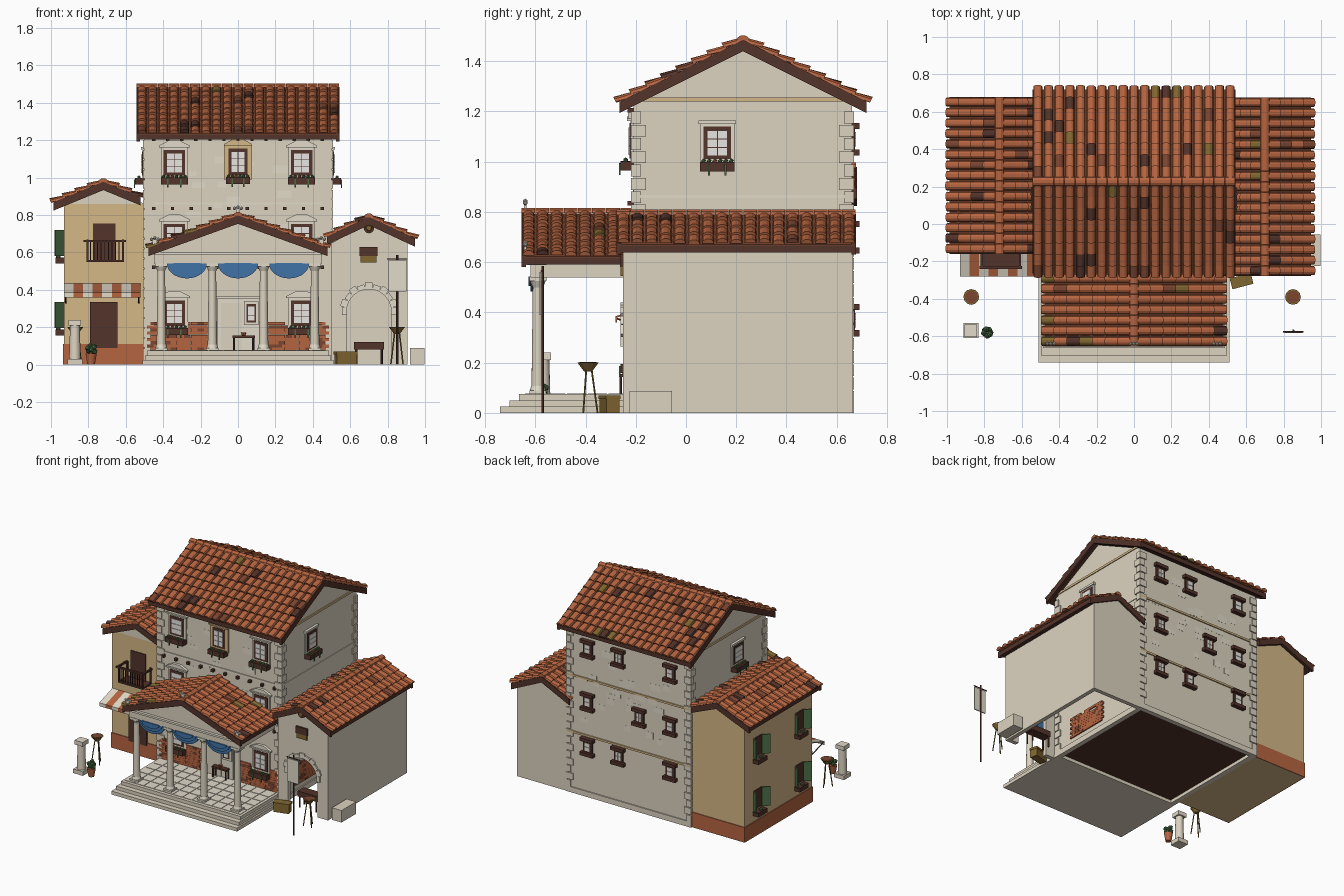
import bpy, bmesh, math, random
from mathutils import Matrix, Vector

random.seed(4)
cube = bpy.data.objects.get("Cube")
if cube:
    bpy.data.objects.remove(cube)

COLOURS = {"stone": (.72, .655, .53), "light": (.76, .705, .59), "ochre": (.66, .475, .24),
           "terracotta": (.47, .13, .052), "rust": (.2, .06, .03), "brown": (.085, .033, .023),
           "olive": (.22, .135, .03), "blue": (.05, .17, .39), "green": (.07, .16, .06),
           "white": (.87, .86, .82)}
MATS = {}
for key, rgb in COLOURS.items():
    mat = bpy.data.materials.new(key)
    mat.use_nodes = True
    mat.diffuse_color = (*rgb, 1)
    node = next(n for n in mat.node_tree.nodes if n.type == 'BSDF_PRINCIPLED')
    node.inputs["Base Color"].default_value = (*rgb, 1)
    node.inputs["Roughness"].default_value = .8
    MATS[key] = mat

PLACE = {"x": lambda p, t: (t, p[0], p[1]), "y": lambda p, t: (p[0], t, p[1]),
         "z": lambda p, t: (p[0], p[1], t)}


def shift(x, y, z, turn=0, axis="Z"):
    return Matrix.Translation((x, y, z)) @ Matrix.Rotation(math.radians(turn), 4, axis)


class Part:
    """Collects simple solids into one object; m places whatever is added next."""
    def __init__(self, name):
        self.name, self.bm, self.mats, self.m = name, bmesh.new(), [], Matrix()

    def index(self, mat):
        if mat not in self.mats:
            self.mats.append(mat)
        return self.mats.index(mat)

    def loft(self, low, high, mat):
        a = [self.bm.verts.new(self.m @ Vector(p)) for p in low]
        b = [self.bm.verts.new(self.m @ Vector(p)) for p in high]
        n = len(a)
        faces = [a[::-1], b] + [(a[i], a[(i + 1) % n], b[(i + 1) % n], b[i]) for i in range(n)]
        for f in faces:
            self.bm.faces.new(f).material_index = self.index(mat)

    def prism(self, pts, axis, t0, t1, mat):
        self.loft([PLACE[axis](p, t0) for p in pts], [PLACE[axis](p, t1) for p in pts], mat)

    def box(self, x0, x1, y0, y1, z0, z1, mat):
        self.prism([(x0, y0), (x1, y0), (x1, y1), (x0, y1)], "z", z0, z1, mat)

    def cone(self, x, y, z0, z1, r0, r1, mat, n=12):
        ring = [(math.cos(2 * math.pi * i / n), math.sin(2 * math.pi * i / n)) for i in range(n)]
        self.loft([(x + r0 * c, y + r0 * s, z0) for c, s in ring],
                  [(x + r1 * c, y + r1 * s, z1) for c, s in ring], mat)

    def rod(self, p, q, r, mat):
        d = Vector(q) - Vector(p)
        keep = self.m
        self.m = keep @ Matrix.Translation(p) @ d.to_track_quat("Z", "Y").to_matrix().to_4x4()
        self.cone(0, 0, 0, d.length, r, r, mat, 6)
        self.m = keep

    def blob(self, x, y, z, r, mat):
        out = bmesh.ops.create_icosphere(self.bm, subdivisions=1, radius=r,
                                         matrix=self.m @ Matrix.Translation((x, y, z)))
        for f in {f for v in out["verts"] for f in v.link_faces}:
            f.material_index = self.index(mat)

    def done(self, smooth=False):
        bmesh.ops.recalc_face_normals(self.bm, faces=self.bm.faces)
        mesh = bpy.data.meshes.new(self.name)
        self.bm.to_mesh(mesh)
        self.bm.free()
        for key in self.mats:
            mesh.materials.append(MATS[key])
        obj = bpy.data.objects.new(self.name, mesh)
        bpy.context.collection.objects.link(obj)
        if smooth:
            bpy.ops.object.select_all(action="DESELECT")
            obj.select_set(True)
            bpy.context.view_layer.objects.active = obj
            bpy.ops.object.shade_smooth_by_angle(angle=math.radians(40))


def roof(name, place, length, near, far, slope, pitch=.056):
    """Gabled barrel-tile roof: ridge along local x, near/far are the -y/+y spans."""
    p = Part(name)
    p.m = place
    h = length / 2

    def chevron(top, thick):
        return [(-near, top - near * slope), (0, top), (far, top - far * slope),
                (far, top - thick - far * slope), (0, top - thick), (-near, top - thick - near * slope)]
    p.prism(chevron(0, .028), "x", -h, h, "brown")
    p.prism(chevron(.004, .004), "x", -h + .01, h - .01, "rust")
    for s in (-1, 1):
        p.prism(chevron(.008, .045), "x", s * h, s * (h - .018), "brown")
    arc = [(math.cos(math.pi * k / 5), math.sin(math.pi * k / 5)) for k in range(6)]
    cols = round(length / pitch)
    pitch = length / cols
    for s, span in ((-1, near), (1, far)):
        unit = math.hypot(1, slope)
        down, normal = Vector((0, s, -slope)) / unit, Vector((0, s * slope, 1)) / unit
        courses = round(span * unit / .07)
        step = span * unit / courses
        for i in range(cols):
            for j in range(courses):
                start = down * j * step + Vector((-h + (i + .5) * pitch, 0, 0))
                run = down * (step + .01) + normal * (.012 + random.uniform(-.003, .004))
                p.m = place @ Matrix.Translation(start) @ Matrix((Vector((1, 0, 0)), run, normal)).transposed().to_4x4()
                tint = random.choices(["terracotta", "rust", "brown", "olive"], [92, 2, 4, 2])[0]
                p.prism([(c * pitch * .43, z * pitch * .36) for c, z in arc], "y", 0, 1, tint)
    p.m = place
    for i in range(cols):
        x = -h + i * pitch
        p.prism([(c * .026, .005 + z * .022) for c, z in arc], "x", x, x + pitch * .96, "terracotta")
    p.done()


roof("main_roof", shift(0, .227, 1.477), 1.085, .492, .492, .5)
roof("left_wing_roof", shift(-.72, .26, .97, 90), .84, .2, .267, .41)
roof("right_wing_roof", shift(.7, .2, .783, 90), .955, .246, .225, .47)
roof("portico_roof", shift(0, -.43, .79, 90), .45, .478, .478, .36)

# Main block with recessed floor, plinth, bands and gables
p = Part("main_house")
p.prism([(-.21, .03), (.66, .03), (.66, 1.225), (.227, 1.442), (-.21, 1.225)], "x", -.5, .5, "stone")
p.box(-.47, .47, -.18, .63, .022, .031, "brown")
for y in (-.218, .632):
    p.box(-.508, .508, y, y + .036, 0, .04, "stone")
for s in (-1, 1):
    p.box(s * .472, s * .508, -.182, .632, 0, .04, "stone")
    p.box(s * .5, s * .506, -.2, .65, 1.24, 1.256, "ochre")
p.box(-.505, .505, -.216, .66, .855, .867, "light")
for z in (.44, .855):
    p.box(-.5, .5, .66, .668, z, z + .014, "ochre")
for z, n in ((1.205, 13), (.835, 10), (.52, 9)):
    for i in range(n):
        x = -.45 + .9 * i / (n - 1)
        p.box(x - .009, x + .009, -.232, -.2, z - .009, z + .009, "brown")
p.done()

# Alternating corner stones and weathered wall blocks
p = Part("corner_stones")
for sx in (-1, 1):
    for y, sy in ((-.21, 1), (.66, -1)):
        for k in range(22):
            a, b = (.05, .03) if k % 2 else (.03, .05)
            z = .04 + k * .053
            p.box(sx * .508, sx * (.5 - a), y - sy * .008, y + sy * b, z, z + .047, "stone")
for y in (-.211, .66):
    for k in range(26):
        x, z, w = random.uniform(-.4, .34), random.uniform(.5, 1.12), random.uniform(.04, .09)
        p.box(x, x + w, y, y + .001, z, z + random.uniform(.02, .05), "light")
p.done()


def panes(p, a, b, rows, y):
    """Two columns of white panes filling a frame of half-size a by b."""
    high = 2 * b / rows
    for x in (-a, .04 * a):
        for j in range(rows):
            z = -b + j * high
            p.box(x, x + a * .96, y, 0, z, z + high * .92, "white")


def window(p, w, h, trim="light", edge=.014, crown=True, planter=True):
    """Window centred on the local origin and facing local -y."""
    a, b = w / 2, h / 2
    p.box(-a - edge, a + edge, -.01, 0, -b - edge, b + edge, trim)
    p.box(-a, a, -.014, 0, -b, b, "brown")
    panes(p, a * .7, b * .78, 3, -.018)
    if crown:
        p.box(-a - .025, a + .025, -.025, 0, b + .014, b + .024, trim)
        p.prism([(-a - .025, b + .024), (a + .025, b + .024), (.03, b + .05), (-.03, b + .05)],
                "y", -.02, 0, trim)
    if planter:
        p.box(-a - .014, a + .014, -.05, 0, -b - .048, -b - .012, "brown")
        for i in range(6):
            p.blob(-a + w * i / 5, -.03, -b - .008, .01, "terracotta" if i == 2 else "green")
        for x in (-a * .6, a * .6):
            p.box(x - .004, x + .004, -.056, -.05, -b - .065, -b - .02, "green")


p = Part("front_windows")
for z in (.275, .685, 1.08):
    for x in (-.34, .34):
        p.m = shift(x, -.21, z)
        window(p, .115, .135)
p.m = shift(0, -.21, 1.085)
window(p, .1, .14, "ochre", .024)
p.m = shift(.07, -.222, .275)
window(p, .05, .1, crown=False, planter=False)
p.done()

p = Part("side_windows")
for s in (-1, 1):
    p.m = shift(s * .5, .125, 1.075, s * 90)
    window(p, .11, .13, crown=False)
    p.box(-.075, .075, -.018, 0, .075, .09, "light")
p.done()

p = Part("back_windows")
for z, mid in ((.37, .08), (.7, -.09), (1.09, .08)):
    for x in (.33, mid, -.34):
        p.m = shift(x, .66, z, 180)
        p.box(-.036, .036, -.012, 0, -.05, .05, "brown")
        panes(p, .02, .03, 2, -.016)
        for zz in (-.065, .04):
            p.box(-.052, .052, -.03, 0, zz, zz + .024, "brown")
p.done()

# Left wing: painted block, shuttered windows, balcony and awning
p = Part("left_wing")
p.prism([(-.93, 0), (-.5, 0), (-.5, .855), (-.72, .942), (-.93, .855)], "y", -.13, .65, "ochre")
p.prism([(-.93, .86), (-.5, .86), (-.72, .948)], "y", -.136, -.13, "stone")
p.box(-.936, -.5, -.136, -.13, 0, .11, "terracotta")
p.box(-.936, -.5, .65, .656, 0, .11, "terracotta")
p.box(-.936, -.93, -.13, .65, 0, .11, "terracotta")
p.box(-.79, -.645, -.142, -.13, .09, .335, "brown")
p.box(-.775, -.655, -.138, -.13, .56, .755, "brown")
for y in (.02, .5):
    for z in (.265, .65):
        p.m = shift(-.93, y, z, -90)
        p.box(-.045, .045, -.008, 0, -.065, .07, "brown")
        p.box(-.05, .05, -.045, 0, -.11, -.078, "brown")
        p.blob(0, -.03, -.072, .014, "green")
        for s in (-1, 1):
            p.m = shift(-.93, y + s * .045, z, -90 + s * 50)
            p.box(0, -s * .06, -.008, 0, -.07, .07, "green")
p.done()

p = Part("balcony")
p.box(-.81, -.61, -.235, -.13, .548, .56, "brown")
for y in (-.235, -.14):
    for x in (-.81, -.62):
        p.box(x, x + .01, y, y + .01, .56, .67, "brown")
for k in range(11):
    p.box(-.81 + k * .019, -.805 + k * .019, -.234, -.229, .56, .66, "brown")
p.box(-.825, -.6, -.24, -.225, .655, .667, "brown")
for x in (-.82, -.615):
    p.box(x, x + .012, -.235, -.13, .655, .667, "brown")
p.done()

p = Part("awning")
for k in range(8):
    x, tint = -.93 + k * .051, "terracotta" if k % 2 else "light"
    p.prism([(-.13, .435), (-.28, .385), (-.28, .36), (-.274, .36), (-.274, .38), (-.13, .427)],
            "x", x, x + .051, tint)
for x in (-.92, -.53):
    p.rod((x, -.13, .33), (x, -.275, .375), .004, "brown")
p.done()

# Right wing: hollow shell with an arched doorway
p = Part("right_wing")
arch = [(.7 - .12 * math.cos(math.pi * k / 12), .285 + .12 * math.sin(math.pi * k / 12)) for k in range(13)]
gable = [(.905, .65), (.7, .75), (.5, .65)]
p.prism([(.5, 0), (.58, 0)] + arch + [(.82, 0), (.905, 0)] + gable, "y", -.25, -.22, "stone")
p.prism([(.5, 0), (.905, 0)] + gable, "y", .635, .665, "stone")
p.box(.875, .905, -.22, .635, 0, .65, "stone")
for k in range(11):
    p.m = shift(.7, -.25, .285, 90 - 18 * k, "Y")
    p.box(-.02, .02, -.01, .02, .118, .155 if k % 2 else .145, "light")
p.m = Matrix()
for k in range(11):
    y = -.22 + k * .085
    p.box(.9, .93, y, y + .018, .652, .67, "brown")
p.box(.65, .745, -.262, -.25, .58, .63, "brown")
p.box(.655, .74, -.26, -.25, .545, .58, "olive")
p.m = shift(.7, -.25, .73, 90, "X")
p.cone(0, 0, 0, .015, .028, .028, "brown")
p.cone(0, 0, .014, .022, .017, .013, "olive")
p.done()

# Portico: steps, tiled floor, columns, beams, pediment
p = Part("portico_steps")
for k in range(3):
    e = .51 - .012 * k
    p.box(-e, e, -.74 + .038 * k, -.21, .025 * k, .025 * (k + 1), "stone")
for i in range(12):
    for j in range(5):
        x, y = -.47 + i * .0785, -.64 + j * .083
        p.box(x, x + .073, y, y + .077, .075, .078, "light")
p.done()

p = Part("portico_columns")
for x in (-.41, -.137, .137, .41):
    p.box(x - .033, x + .033, -.623, -.557, .075, .09, "light")
    p.cone(x, -.59, .09, .108, .031, .026, "light", 16)
    p.cone(x, -.59, .108, .5, .025, .02, "stone", 16)
    p.cone(x, -.59, .5, .525, .02, .032, "light", 16)
    p.box(x - .034, x + .034, -.624, -.556, .525, .542, "light")
p.done(True)

p = Part("portico_pediment")
p.box(-.45, .45, -.62, -.56, .54, .59, "stone")
p.box(-.465, .465, -.635, -.555, .588, .602, "light")
p.prism([(-.45, .6), (.45, .6), (0, .762)], "y", -.615, -.585, "stone")
for s in (-1, 1):
    p.box(s * .45, s * .39, -.56, -.21, .54, .592, "stone")
for x, z in ((0, .82), (-.445, .655), (.445, .655)):
    p.box(x - .012, x + .012, -.645, -.635, z - .01, z + .015, "light")
    for d in (-.018, 0, .018):
        p.blob(x + d, -.64, z + .023 - abs(d) * .4, .01, "light")
p.done()

p = Part("blue_swags")
for x in (-.273, 0, .273):
    for k in range(3):
        w, d = .108 - .018 * k, .082 - .022 * k
        pts = [(x - w * math.cos(math.pi * t / 14), .543 - d * math.sin(math.pi * t / 14)) for t in range(15)]
        p.prism(pts, "y", -.612 - .008 * k, -.595, "blue")
p.done()

# Exposed brick on the porch wall and inside the right wing
p = Part("brick_patches")
for row in range(9):
    z = .075 + row * .017
    for k in range(9):
        for s in (-1, 1):
            x = s * (.145 + k * .036 + .018 * (row % 2))
            if random.random() < 1.4 - row * .08:
                p.box(x, x + s * .0355, -.219, -.21, z, z + .0165,
                      random.choices(["terracotta", "rust"], [4, 1])[0])
                if s > 0:
                    p.box(.5, .509, x - .2, x - .1645, z, z + .0165,
                          random.choices(["terracotta", "rust"], [3, 1])[0])
p.done()

p = Part("front_door")
p.box(-.11, .115, -.222, -.21, .075, .35, "light")
p.box(-.09, .02, -.226, -.21, .075, .33, "stone")
p.box(-.125, .13, -.235, -.21, .35, .365, "light")
p.done()

# Furniture and street objects
p = Part("tables")
for x, y, z, w, d, thick, top in ((.03, -.245, .075, .06, .018, .012, .155), (.7, -.16, 0, .08, .035, .04, .12)):
    p.box(x - w, x + w, y - d, y + d, top - thick, top, "brown")
    for a in (-1, 1):
        for b in (-1, 1):
            xx, yy = x + a * w * .85, y + b * d * .8
            p.rod((xx, yy, z), (xx, yy, top - .01), .006, "brown")
p.cone(.03, -.245, .155, .172, .008, .014, "terracotta", 8)
p.done()

p = Part("braziers")
for x in (-.87, .85):
    p.cone(x, -.39, .165, .2, .016, .042, "olive")
    p.cone(x, -.39, .2, .202, .034, .034, "rust")
    for k in range(3):
        a = math.radians(90 + 120 * k)
        c, s = math.cos(a), math.sin(a)
        p.rod((x + .038 * c, -.39 + .038 * s, 0), (x + .014 * c, -.39 + .014 * s, .175), .004, "olive")
p.done()

p = Part("pedestal")
p.box(-.912, -.832, -.61, -.53, 0, .03, "stone")
p.cone(-.872, -.57, .03, .21, .031, .026, "stone", 16)
p.box(-.905, -.839, -.603, -.537, .21, .24, "light")
p.done(True)

p = Part("potted_plant")
p.cone(-.785, -.58, 0, .06, .02, .03, "terracotta")
for k in range(7):
    p.blob(-.785 + .018 * math.cos(k * 2.4), -.58 + .018 * math.sin(k * 2.4), .07 + .005 * k, .017, "green")
p.done()

p = Part("banner")
p.rod((.852, -.57, 0), (.852, -.57, .585), .006, "brown")
p.rod((.797, -.575, .565), (.907, -.575, .565), .004, "brown")
p.box(.805, .9, -.584, -.577, .39, .56, "light")
p.done()

p = Part("crate_and_block")
p.m = shift(.575, -.305, 0, 15)
p.box(-.055, .055, -.027, .027, 0, .065, "olive")
p.box(-.058, .058, -.03, .03, .055, .07, "olive")
p.m = Matrix()
p.box(.92, .998, -.225, -.055, 0, .088, "stone")
p.done()
